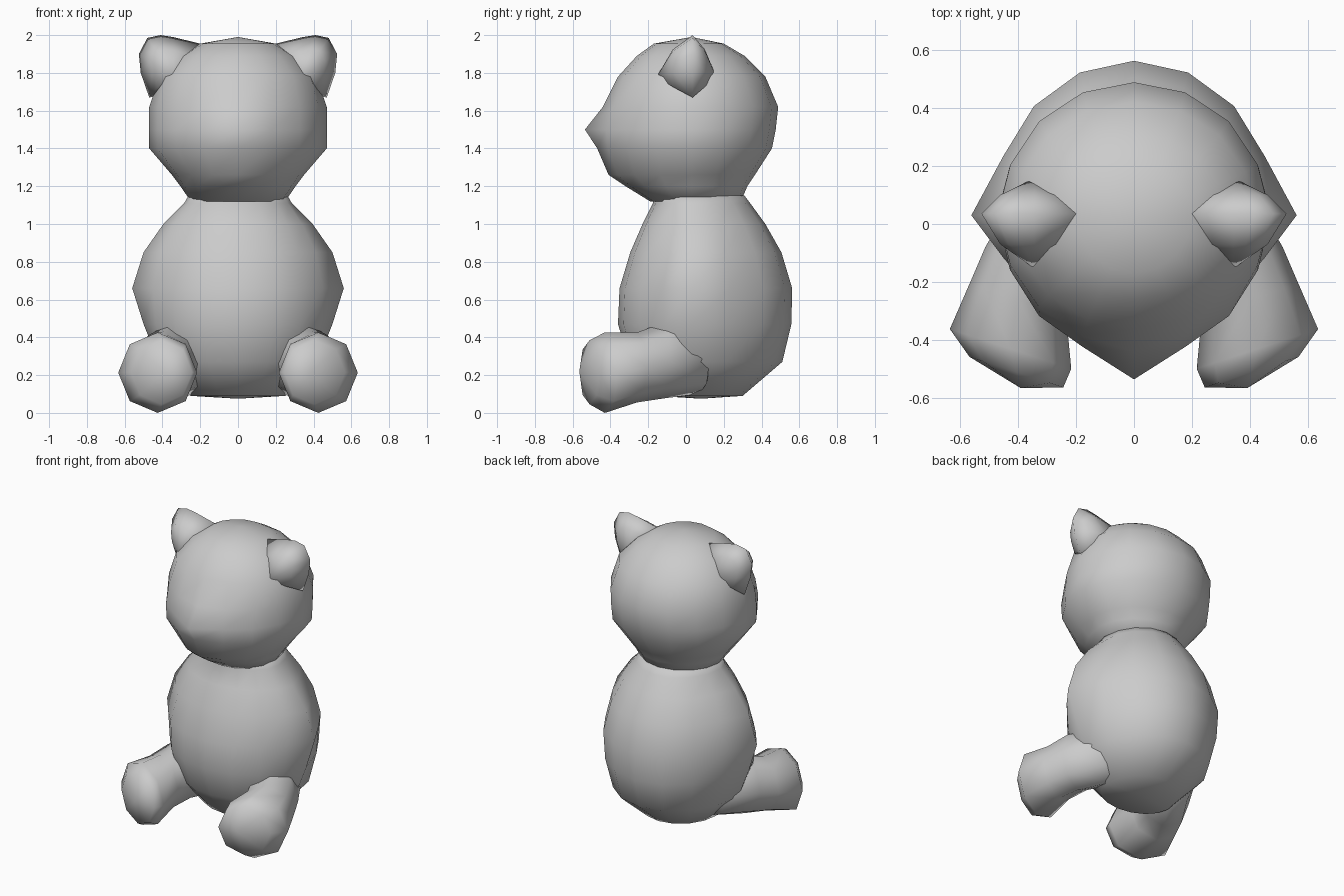
import bpy, bmesh
from math import sin, cos, pi
from mathutils import Vector

if "Cube" in bpy.data.objects:
    bpy.data.objects.remove(bpy.data.objects["Cube"])


def finish(name, bm, mirror=False):
    bmesh.ops.recalc_face_normals(bm, faces=bm.faces)
    me = bpy.data.meshes.new(name)
    bm.to_mesh(me)
    bm.free()
    for p in me.polygons:
        p.use_smooth = True
    ob = bpy.data.objects.new(name, me)
    bpy.context.collection.objects.link(ob)
    if mirror:
        ob.modifiers.new("mirror", 'MIRROR').use_axis[0] = True
    return ob


def loft(name, rings, start, end, mirror=False):
    """Skin a list of equal-length rings and close both ends with a pole."""
    bm = bmesh.new()
    vs = [[bm.verts.new(p) for p in r] for r in rings]
    n = len(rings[0])
    for a, b in zip(vs, vs[1:]):
        for i in range(n):
            j = (i + 1) % n
            bm.faces.new((a[i], a[j], b[j], b[i]))
    for pole, ring in ((start, vs[0]), (end, vs[-1])):
        p = bm.verts.new(pole)
        for i in range(n):
            bm.faces.new((ring[i], ring[(i + 1) % n], p))
    return finish(name, bm, mirror)


def oval(z, w, front, back, side=1.0, nose=0.0, cy=0.03, n=16):
    """Horizontal ring with separate front and back depth, side ridge and nose."""
    pts = []
    for i in range(n):
        a = 2 * pi * i / n
        c, s = cos(a), sin(a)
        x = w * c * (1 if i % (n // 2) == 0 else side)
        y = cy + s * ((back - cy) if s > 0 else (cy - front))
        if i == 3 * n // 4:
            y -= nose
        pts.append((x, y, z))
    return pts


# Body: pear shape with a soft ridge down each side
body = [oval(*r) for r in (
    (0.09, 0.25, -0.16, 0.30, 1.0),
    (0.27, 0.42, -0.30, 0.51, 1.0),
    (0.47, 0.50, -0.36, 0.558, 0.94),
    (0.66, 0.56, -0.352, 0.562, 0.87),
    (0.85, 0.50, -0.295, 0.505, 0.89),
    (1.00, 0.395, -0.23, 0.42, 0.93),
    (1.11, 0.285, -0.175, 0.34, 1.0),
    (1.15, 0.262, -0.18, 0.31, 1.0))]
loft("body", body, (0, 0.08, 0.075), (0, 0.05, 1.18))

# Head: faceted ball with a pointed muzzle
head = [oval(*r) for r in (
    (1.12, 0.25, -0.19, 0.29),
    (1.20, 0.305, -0.32, 0.325),
    (1.26, 0.35, -0.395, 0.365, 1.0, 0.015),
    (1.40, 0.47, -0.45, 0.455, 0.98, 0.02),
    (1.50, 0.472, -0.46, 0.475, 0.98, 0.075),
    (1.62, 0.47, -0.42, 0.488, 0.98, 0.02),
    (1.78, 0.415, -0.36, 0.42),
    (1.89, 0.31, -0.26, 0.31),
    (1.955, 0.20, -0.17, 0.20))]
loft("head", head, (0, 0.05, 1.10), (0, 0.03, 1.99))

# Ears: thin-rimmed lens shapes whose thick base sinks into the head
rim = [(0.20, 1.955), (0.345, 1.99), (0.41, 2.0), (0.48, 1.985),
       (0.525, 1.90), (0.515, 1.80), (0.47, 1.67), (0.25, 1.70)]
bulge = [(0.34 + (x - 0.34) * 0.65, 1.81 + (z - 1.81) * 0.6) for x, z in rim]
ears = [[(x, -0.07, z) for x, z in bulge],
        [(x, 0.035, z) for x, z in rim],
        [(x, 0.10, z) for x, z in bulge]]
loft("ears", ears, (0.34, -0.155, 1.78), (0.34, 0.16, 1.78), True)

# Legs: splayed tubes growing from the hips and ending in rounded feet
n = Vector((0.95, 0.31, 0))
legs = []
for x, y, z, w, h in ((0.22, 0.07, 0.29, 0.18, 0.19),
                      (0.355, -0.13, 0.275, 0.165, 0.20),
                      (0.40, -0.26, 0.24, 0.175, 0.185),
                      (0.425, -0.43, 0.213, 0.22, 0.213),
                      (0.405, -0.51, 0.215, 0.17, 0.17)):
    legs.append([Vector((x, y, z)) + n * w * cos(i * pi / 4)
                 + Vector((0, 0, h * sin(i * pi / 4))) for i in range(8)])
loft("legs", legs, (0.15, 0.14, 0.29), (0.39, -0.565, 0.22), True)
